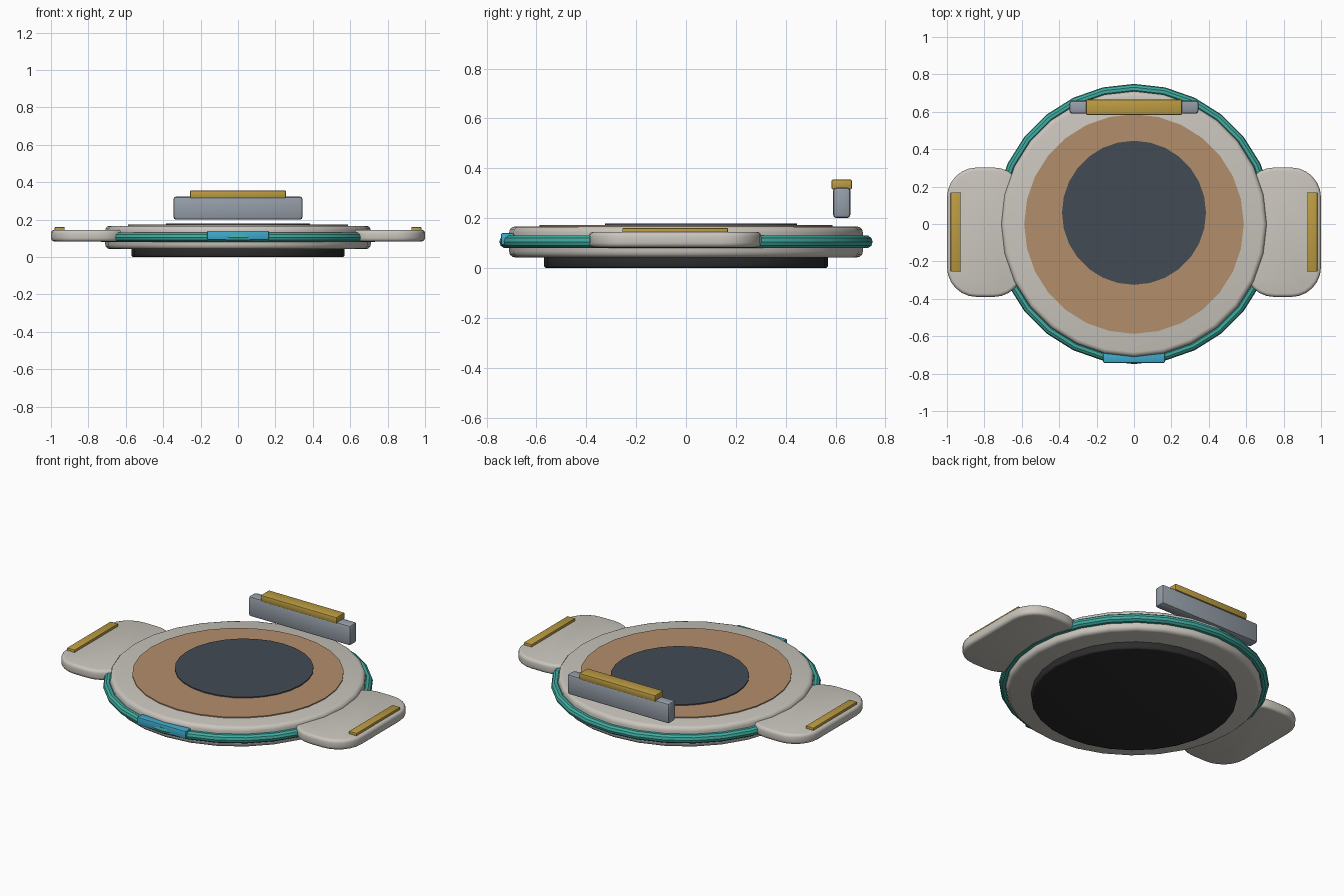
import bpy, bmesh, math
from mathutils import Matrix, Vector

cube = bpy.data.objects.get("Cube")
if cube:
    bpy.data.objects.remove(cube, do_unlink=True)

SIDES = 28


def material(name, *rgb):
    m = bpy.data.materials.new(name)
    m.use_nodes = True
    m.diffuse_color = (*rgb, 1)
    bsdf = m.node_tree.nodes["Principled BSDF"]
    bsdf.inputs["Base Color"].default_value = (*rgb, 1)
    bsdf.inputs["Roughness"].default_value = 0.7
    return m


beige = material("warm_grey", 0.59, 0.56, 0.51)
teal = material("teal", 0.05, 0.41, 0.35)
blue = material("bright_blue", 0.05, 0.40, 0.60)
tan = material("tan", 0.45, 0.27, 0.15)
slate = material("dark_slate", 0.054, 0.07, 0.09)
gold = material("gold", 0.50, 0.33, 0.055)
steel = material("steel_grey", 0.30, 0.34, 0.39)
black = material("black", 0.025, 0.025, 0.025)


def finish(name, bm, mat):
    bmesh.ops.recalc_face_normals(bm, faces=bm.faces)
    mesh = bpy.data.meshes.new(name)
    bm.to_mesh(mesh)
    bm.free()
    mesh.materials.append(mat)
    ob = bpy.data.objects.new(name, mesh)
    bpy.context.collection.objects.link(ob)
    bpy.ops.object.select_all(action="DESELECT")
    ob.select_set(True)
    bpy.context.view_layer.objects.active = ob
    bpy.ops.object.shade_smooth_by_angle(angle=math.radians(35))
    return ob


def bevel_rims(bm, width):
    """Round every edge that outlines the flat top or bottom."""
    if width:
        rims = [e for e in bm.edges
                if abs(e.verts[0].co.z - e.verts[1].co.z) < 1e-5]
        bmesh.ops.bevel(bm, geom=rims, offset=width, segments=3, profile=0.5,
                        affect="EDGES", clamp_overlap=True)


def disc(name, radius, z0, z1, mat, bevel=0, y=0):
    bm = bmesh.new()
    bmesh.ops.create_cone(bm, cap_ends=True, segments=SIDES, radius1=radius,
                          radius2=radius, depth=z1 - z0,
                          matrix=Matrix.Translation((0, y, (z0 + z1) / 2)))
    bevel_rims(bm, bevel)
    return finish(name, bm, mat)


def block(name, lo, hi, mat, bevel=0, corner=0):
    lo, hi = Vector(lo), Vector(hi)
    bm = bmesh.new()
    bmesh.ops.create_cube(bm, size=1, matrix=Matrix.Translation((lo + hi) / 2)
                          @ Matrix.Diagonal((*(hi - lo), 1)))
    if corner:
        upright = [e for e in bm.edges
                   if abs(e.verts[0].co.z - e.verts[1].co.z) > 1e-5]
        bmesh.ops.bevel(bm, geom=upright, offset=corner, segments=6,
                        profile=0.5, affect="EDGES")
        bevel_rims(bm, bevel)
    elif bevel:
        bmesh.ops.bevel(bm, geom=bm.edges[:], offset=bevel, segments=2,
                        profile=0.5, affect="EDGES")
    return finish(name, bm, mat)


# Stacked round body
disc("base_pad", 0.57, 0, 0.05, black, 0.01)
disc("main_plate", 0.71, 0.042, 0.167, beige, 0.025)
disc("tan_inlay", 0.587, 0.16, 0.173, tan)
disc("dark_centre", 0.385, 0.165, 0.179, slate, y=0.06)

# Rim ring
bm = bmesh.new()
profile = [bm.verts.new((0.723 + 0.026 * math.cos(a), 0, 0.105 + 0.026 * math.sin(a)))
           for a in (i * math.tau / 10 for i in range(10))]
loop = [bm.edges.new((profile[i - 1], profile[i])) for i in range(10)]
bmesh.ops.spin(bm, geom=profile + loop, axis=(0, 0, 1), cent=(0, 0, 0),
               angle=math.tau, steps=SIDES, use_merge=True)
bmesh.ops.remove_doubles(bm, verts=bm.verts, dist=0.0001)
finish("rim_ring", bm, teal)

# Front indicator
block("front_light", (-0.165, -0.742, 0.092), (0.165, -0.69, 0.14), blue, 0.005)

# Side tabs with gold strips
for side, s in (("left", 1), ("right", -1)):
    x0, x1 = sorted((s * 0.59, s * 1.0))
    block(side + "_tab", (x0, -0.39, 0.083), (x1, 0.302, 0.145), beige, 0.018, 0.16)
    x0, x1 = sorted((s * 0.928, s * 0.98))
    block(side + "_strip", (x0, -0.255, 0.135), (x1, 0.168, 0.16), gold, 0.003)

# Raised rear bar
block("rear_bar", (-0.345, 0.59, 0.2), (0.345, 0.66, 0.323), steel, 0.014)
block("rear_bar_cap", (-0.257, 0.584, 0.315), (0.257, 0.666, 0.355), gold, 0.006)
